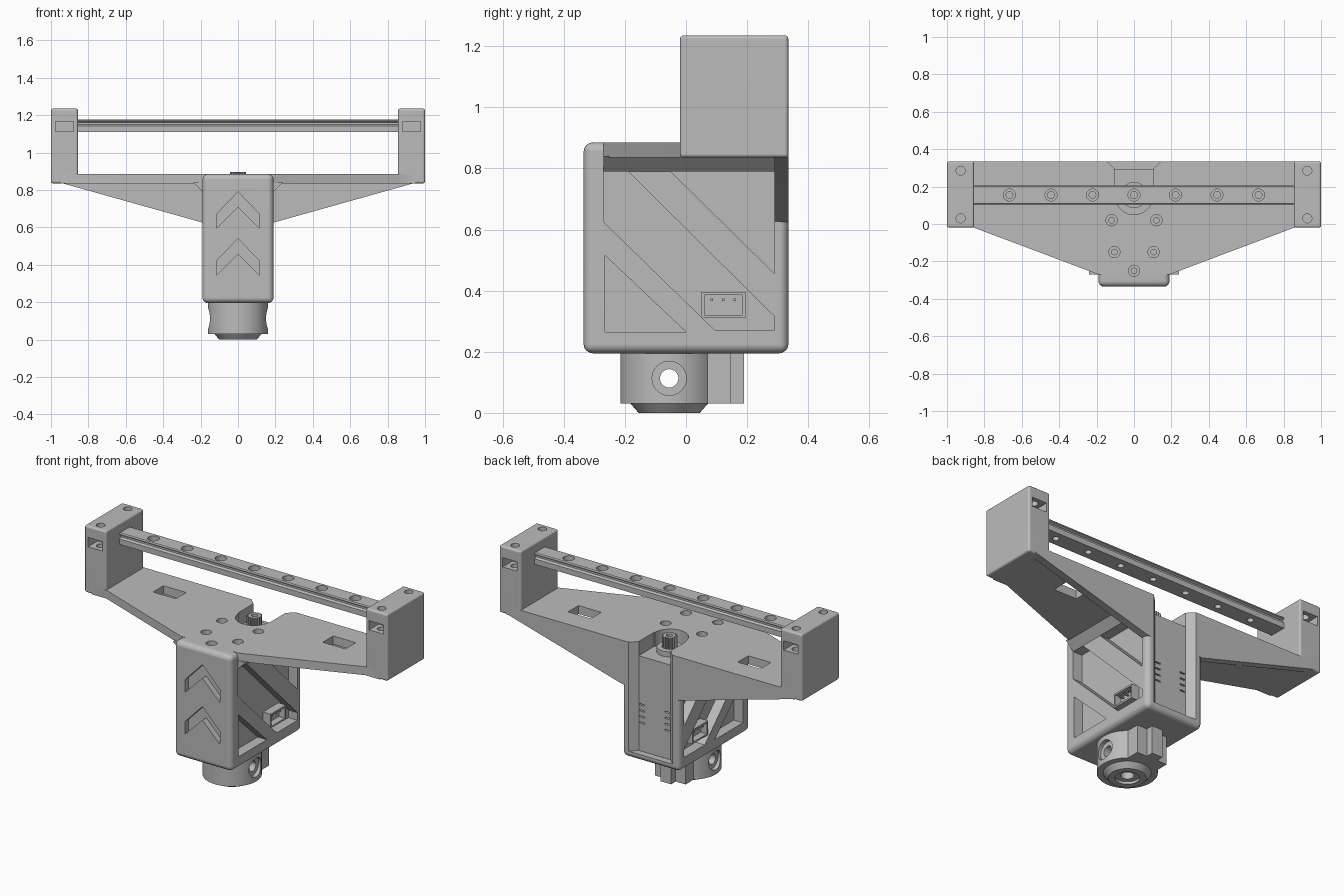
import bpy, bmesh, math
from mathutils import Matrix, Vector

old = bpy.data.objects.get("Cube")
if old:
    bpy.data.objects.remove(old, do_unlink=True)

grey = bpy.data.materials.new("plain grey")
grey.use_nodes = True
grey.diffuse_color = (0.5, 0.5, 0.5, 1)
grey.node_tree.nodes["Principled BSDF"].inputs["Base Color"].default_value = (0.5, 0.5, 0.5, 1)


def finish(name, bm):
    bmesh.ops.recalc_face_normals(bm, faces=bm.faces)
    mesh = bpy.data.meshes.new(name)
    bm.to_mesh(mesh)
    bm.free()
    mesh.materials.append(grey)
    ob = bpy.data.objects.new(name, mesh)
    bpy.context.collection.objects.link(ob)
    return ob


def prism(name, pts, axis, lo, hi):
    """Extrude a 2D outline along an axis; outline uses the other two axes in order."""
    place = {"x": lambda p, d: (d, p[0], p[1]),
             "y": lambda p, d: (p[0], d, p[1]),
             "z": lambda p, d: (p[0], p[1], d)}[axis]
    bm = bmesh.new()
    face = bm.faces.new([bm.verts.new(place(p, lo)) for p in pts])
    new = bmesh.ops.extrude_face_region(bm, geom=[face])["geom"]
    shift = Vector(place((0, 0), hi - lo))
    bmesh.ops.translate(bm, vec=shift, verts=[v for v in new if isinstance(v, bmesh.types.BMVert)])
    return finish(name, bm)


def box(name, x0, x1, y0, y1, z0, z1, bevel=0, segments=4):
    bm = bmesh.new()
    size = Matrix.Diagonal((x1 - x0, y1 - y0, z1 - z0, 1))
    mid = Matrix.Translation(((x0 + x1) / 2, (y0 + y1) / 2, (z0 + z1) / 2))
    bmesh.ops.create_cube(bm, size=1, matrix=mid @ size)
    if bevel:
        bmesh.ops.bevel(bm, geom=bm.edges[:], offset=bevel, segments=segments,
                        profile=0.5, affect="EDGES")
    return finish(name, bm)


def cyl(name, a, b, r, axis, lo, hi, r2=None, n=32):
    """Cylinder or cone along an axis; r at lo, r2 at hi."""
    bm = bmesh.new()
    bmesh.ops.create_cone(bm, cap_ends=True, segments=n, radius1=r,
                          radius2=r if r2 is None else r2, depth=hi - lo)
    mid = (lo + hi) / 2
    if axis == "x":
        m = Matrix.Translation((mid, a, b)) @ Matrix.Rotation(math.pi / 2, 4, "Y")
    else:
        m = Matrix.Translation((a, b, mid))
    bmesh.ops.transform(bm, matrix=m, verts=bm.verts)
    return finish(name, bm)


def combine(target, other, op="DIFFERENCE"):
    mod = target.modifiers.new("bool", "BOOLEAN")
    mod.operation, mod.solver, mod.object = op, "EXACT", other
    deps = bpy.context.evaluated_depsgraph_get()
    mesh = bpy.data.meshes.new_from_object(target.evaluated_get(deps))
    target.modifiers.remove(mod)
    target.data = mesh
    bpy.data.objects.remove(other, do_unlink=True)


def smooth(ob):
    bpy.ops.object.select_all(action="DESELECT")
    ob.select_set(True)
    bpy.context.view_layer.objects.active = ob
    bpy.ops.object.shade_smooth_by_angle(angle=math.radians(32))
    mod = ob.modifiers.new("weighted", "WEIGHTED_NORMAL")
    mod.keep_sharp = True


def mirror(pts):
    """Close a right-hand half outline with its reflection."""
    return pts + [(-x, b) for x, b in reversed(pts)]


# Housing: rounded box, wing plate, back rib and underside chamfer in one piece
housing = box("housing", -0.19, 0.19, -0.335, 0.335, 0.195, 0.885, 0.03)
plate = mirror([(0.19, -0.27), (0.855, -0.02), (0.95, -0.02), (0.95, 0.335)])
combine(housing, prism("plate", plate, "z", 0.835, 0.885), "UNION")
rib = mirror([(0.188, 0.625), (0.94, 0.836), (0.94, 0.88)])
combine(housing, prism("rib", rib, "y", 0.29, 0.335), "UNION")
chamfer = mirror([(0.18, 0.78), (0.24, 0.84)])
combine(housing, prism("chamfer", chamfer, "y", -0.27, 0.3), "UNION")

# Side windows between the diagonal braces
windows = [
    [(-0.05, 0.79), (0.29, 0.79), (0.29, 0.455)],
    [(-0.27, 0.79), (-0.19, 0.79), (0.29, 0.315), (0.29, 0.27), (0.095, 0.27), (-0.27, 0.625)],
    [(-0.265, 0.515), (-0.265, 0.265), (0, 0.265)],
]
for outline in windows:
    for s in (-1, 1):
        lo, hi = sorted((s * 0.13, s * 0.25))
        combine(housing, prism("window", outline, "x", lo, hi))

# Chevrons in the front
for z in (0.79, 0.54):
    chevron = [(0, z), (0.115, z - 0.12), (0.115, z - 0.195), (0, z - 0.08),
               (-0.115, z - 0.195), (-0.115, z - 0.12)]
    combine(housing, prism("chevron", chevron, "y", -0.4, -0.3))

# Back channel, pinion recess and vents
channel = mirror([(0.105, 0.295), (0.15, 0.34)])
combine(housing, prism("channel", channel, "z", 0.235, 0.95))
combine(housing, box("recess", -0.105, 0.105, 0.15, 0.4, 0.8, 0.95))
combine(housing, cyl("recess", 0, 0.15, 0.1, "z", 0.8, 0.95))
for s in (-1, 1):
    for i in range(4):
        z = 0.4 + i * 0.036
        combine(housing, box("vent", s * 0.085 - 0.018, s * 0.085 + 0.018, 0.27, 0.32, z, z + 0.008))

# Counterbored screw holes and wing openings
for x, y in ((-0.12, 0.02), (0.12, 0.02), (-0.105, -0.15), (0.105, -0.15), (0, -0.25)):
    combine(housing, cyl("hole", x, y, 0.03, "z", 0.855, 0.95, n=20))
    combine(housing, cyl("hole", x, y, 0.015, "z", 0.8, 0.95, n=16))
for s in (-1, 1):
    combine(housing, box("opening", s * 0.56 - 0.075, s * 0.56 + 0.075, 0.106, 0.204, 0.7, 0.95))
smooth(housing)

# End blocks with screw holes and nut slots
for side, s in (("left", 1), ("right", -1)):
    x0, x1 = sorted((s * 0.855, s))
    block = box(side + "_end_block", x0, x1, -0.02, 0.335, 0.835, 1.235, 0.012, 3)
    for y in (0.03, 0.285):
        combine(block, cyl("hole", s * 0.927, y, 0.024, "z", 1.0, 1.3, n=24))
    for y0, y1 in ((-0.1, 0.07), (0.245, 0.4)):
        combine(block, box("slot", s * 0.927 - 0.048, s * 0.927 + 0.048, y0, y1, 1.112, 1.167))
    smooth(block)

# Linear rail with grooved sides and counterbored holes
half = [(0.05, 1.11), (0.05, 1.143), (0.037, 1.15), (0.037, 1.16), (0.05, 1.166), (0.05, 1.172), (0.045, 1.178)]
rail = prism("linear_rail", [(y + 0.155, z) for y, z in mirror(half)], "x", -0.857, 0.857)
for i in range(-3, 4):
    combine(rail, cyl("hole", i * 0.222, 0.155, 0.032, "z", 1.14, 1.3, n=24))
    combine(rail, cyl("hole", i * 0.222, 0.155, 0.018, "z", 1.0, 1.3, n=20))

# Toothed pinion on its boss
teeth = []
for i in range(16):
    for k, r in ((0, 0.033), (0.25, 0.042), (0.5, 0.042), (0.75, 0.033)):
        a = (i + k) * math.tau / 16
        teeth.append((r * math.cos(a), 0.155 + r * math.sin(a)))
pinion = prism("pinion", teeth, "z", 0.8, 0.897)
combine(pinion, cyl("bore", 0, 0.155, 0.018, "z", 0.88, 0.95, n=20))
smooth(cyl("pinion_boss", 0, 0.155, 0.07, "z", 0.79, 0.83))

# Cable connectors with three pins on both sides
for side, s in (("left", 1), ("right", -1)):
    x0, x1 = sorted((s * 0.12, s * 0.18))
    plug = box(side + "_connector", x0, x1, 0.05, 0.195, 0.31, 0.395)
    x0, x1 = sorted((s * 0.14, s * 0.25))
    combine(plug, box("socket", x0, x1, 0.06, 0.185, 0.32, 0.385))
    x0, x1 = sorted((s * 0.13, s * 0.17))
    for i in range(3):
        y = 0.084 + i * 0.038
        box(side + "_pin", x0, x1, y - 0.004, y + 0.004, 0.366, 0.374)

# Lower collar with cross hole, flat back and lug
collar = cyl("collar", 0, -0.055, 0.16, "z", 0.03, 0.21, n=64)
combine(collar, box("flat", -0.1, 0.1, -0.05, 0.147, 0.03, 0.21), "UNION")
combine(collar, box("lug", -0.035, 0.035, 0.1, 0.19, 0.03, 0.21), "UNION")
combine(collar, cyl("tip", 0, -0.055, 0.1, "z", 0, 0.032, 0.128, 48), "UNION")
combine(collar, cyl("bore", 0, -0.055, 0.065, "z", -0.1, 0.015))
combine(collar, cyl("bore", 0, -0.055, 0.035, "z", -0.1, 0.1))
combine(collar, cyl("cross_hole", -0.055, 0.113, 0.03, "x", -0.3, 0.3))
for lo, hi in ((-0.3, -0.135), (0.135, 0.3)):
    combine(collar, cyl("counterbore", -0.055, 0.113, 0.056, "x", lo, hi))
smooth(collar)
